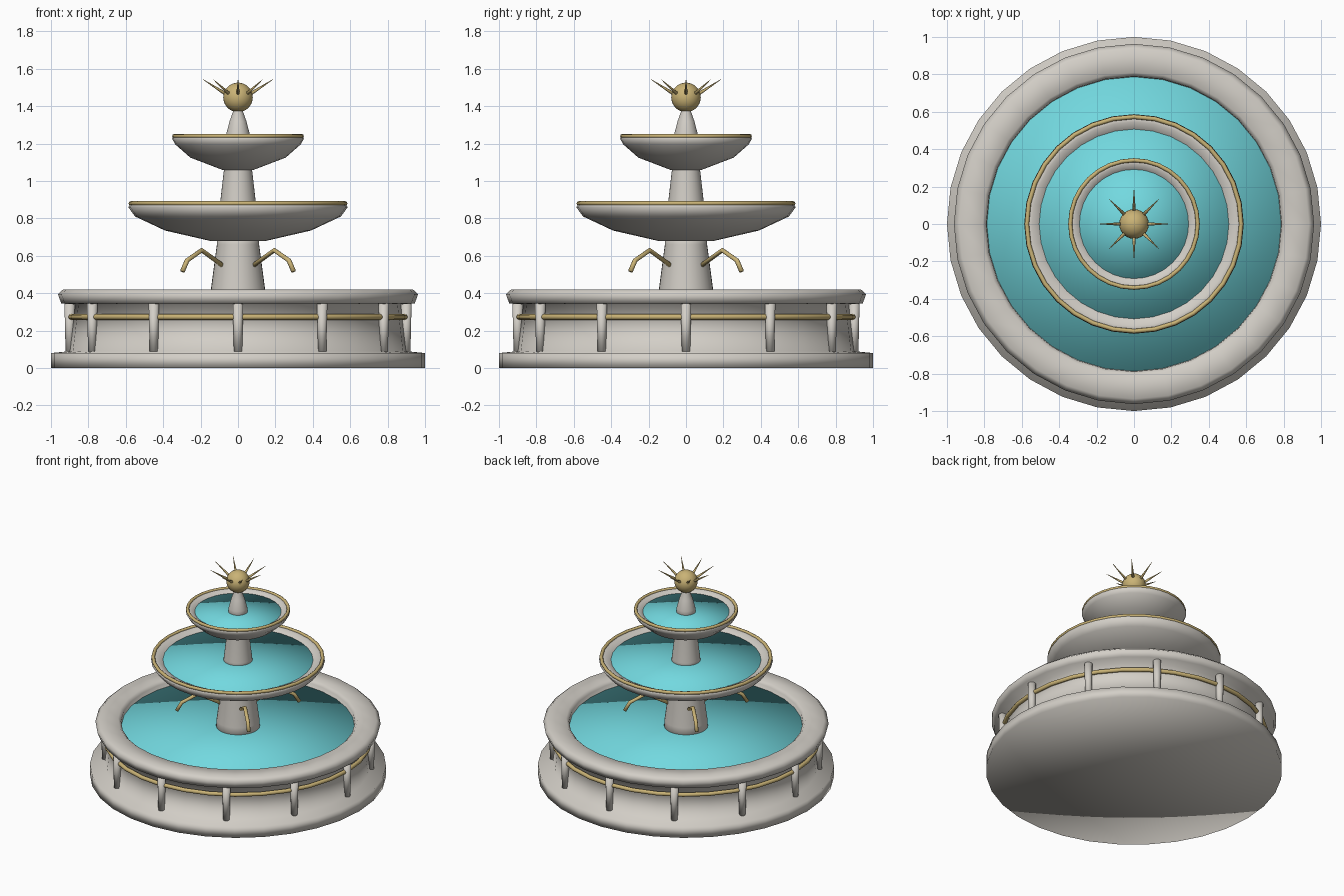
import bpy, bmesh, math
from mathutils import Vector, Matrix

SEG = 32
cube = bpy.data.objects.get("Cube")
if cube:
    bpy.data.objects.remove(cube, do_unlink=True)


def material(name, rgb):
    m = bpy.data.materials.new(name)
    m.use_nodes = True
    m.diffuse_color = (*rgb, 1)
    bsdf = m.node_tree.nodes["Principled BSDF"]
    bsdf.inputs["Base Color"].default_value = (*rgb, 1)
    bsdf.inputs["Roughness"].default_value = 0.6
    return m


stone = material("pale stone", (0.65, 0.62, 0.57))
gold = material("gold trim", (0.59, 0.45, 0.18))
water = material("turquoise water", (0.17, 0.69, 0.74))


def finish(bm, name, mat):
    bmesh.ops.recalc_face_normals(bm, faces=bm.faces)
    for f in bm.faces:
        f.smooth = True
    mesh = bpy.data.meshes.new(name)
    bm.to_mesh(mesh)
    bm.free()
    mesh.materials.append(mat)
    obj = bpy.data.objects.new(name, mesh)
    bpy.context.collection.objects.link(obj)
    return obj


def lathe(name, profile, mat, closed=False):
    """Spin a (radius, height) profile around the z axis."""
    bm = bmesh.new()
    verts = [bm.verts.new((r, 0, z)) for r, z in profile]
    pairs = list(zip(verts, verts[1:]))
    if closed:
        pairs.append((verts[-1], verts[0]))
    edges = [bm.edges.new(p) for p in pairs]
    bmesh.ops.spin(bm, geom=verts + edges, cent=(0, 0, 0), axis=(0, 0, 1),
                   angle=math.tau, steps=SEG, use_merge=True)
    bmesh.ops.remove_doubles(bm, verts=bm.verts, dist=1e-4)
    return finish(bm, name, mat)


def ring(name, radius, z, tube):
    circle = [(radius + tube * math.cos(i * math.tau / 8),
               z + tube * math.sin(i * math.tau / 8)) for i in range(8)]
    return lathe(name, circle, gold, closed=True)


def water_disc(name, radius, z):
    return lathe(name, [(0, z - 0.02), (radius, z - 0.02), (radius, z), (0, z)], water)


def rod(name, start, end, r1, r2, mat, sides=12):
    """Tapered rod between two points."""
    start, end = Vector(start), Vector(end)
    axis = end - start
    bm = bmesh.new()
    turn = axis.to_track_quat('Z', 'Y').to_matrix().to_4x4()
    bmesh.ops.create_cone(bm, cap_ends=True, segments=sides, radius1=r1, radius2=r2,
                          depth=axis.length,
                          matrix=Matrix.Translation((start + end) / 2) @ turn)
    return finish(bm, name, mat)


def polar(r, angle, z):
    return (r * math.cos(angle), r * math.sin(angle), z)


# Main pool: plinth, wall, overhanging rim and hidden floor
lathe("pool_basin", [(0, 0), (1, 0), (1, 0.08), (0.9, 0.09), (0.87, 0.34), (0.945, 0.345),
                     (0.963, 0.395), (0.935, 0.42), (0.81, 0.42), (0.79, 0.4),
                     (0.78, 0.3), (0, 0.3)], stone)
water_disc("pool_water", 0.787, 0.37)
ring("pool_rail", 0.895, 0.273, 0.015)
for i in range(12):
    a = i * math.tau / 12
    rod(f"pool_post_{i + 1}", polar(0.9, a, 0.085), polar(0.9, a, 0.345), 0.022, 0.028, stone)

# Columns
lathe("lower_column", [(0, 0.32), (0.15, 0.32), (0.145, 0.42), (0.113, 0.66),
                       (0.113, 0.72), (0, 0.72)], stone)
lathe("upper_column", [(0, 0.82), (0.1, 0.82), (0.096, 0.88), (0.074, 1.07),
                       (0.074, 1.1), (0, 1.1)], stone)
lathe("top_spire", [(0, 1.18), (0.068, 1.18), (0.063, 1.25), (0.045, 1.32),
                    (0.027, 1.37), (0.022, 1.42), (0, 1.42)], stone)

# Middle and top bowls with water and gilded rims
lathe("middle_bowl", [(0, 0.68), (0.15, 0.68), (0.39, 0.735), (0.55, 0.81), (0.587, 0.86),
                      (0.575, 0.88), (0.545, 0.88), (0.505, 0.86), (0.45, 0.8), (0, 0.76)], stone)
water_disc("middle_water", 0.507, 0.862)
ring("middle_rim_trim", 0.573, 0.88, 0.012)
lathe("top_bowl", [(0, 1.06), (0.085, 1.06), (0.255, 1.125), (0.335, 1.195), (0.352, 1.225),
                   (0.345, 1.24), (0.32, 1.24), (0.29, 1.22), (0.25, 1.17), (0, 1.14)], stone)
water_disc("top_water", 0.292, 1.222)
ring("top_rim_trim", 0.341, 1.24, 0.011)

# Bent water spouts on the lower column
for i in range(4):
    a = math.pi / 4 + i * math.pi / 2
    curve = bpy.data.curves.new("spout", 'CURVE')
    curve.dimensions = '3D'
    curve.bevel_depth = 0.013
    curve.bevel_resolution = 2
    curve.use_fill_caps = True
    path = [(0.1, 0.54), (0.275, 0.63), (0.385, 0.575), (0.42, 0.517)]
    spline = curve.splines.new('POLY')
    spline.points.add(len(path) - 1)
    for p, (r, z) in zip(spline.points, path):
        p.co = (*polar(r, a, z), 1)
    tmp = bpy.data.objects.new("spout_curve", curve)
    bpy.context.collection.objects.link(tmp)
    bm = bmesh.new()
    bm.from_mesh(tmp.to_mesh())
    bpy.data.objects.remove(tmp, do_unlink=True)
    bmesh.ops.remove_doubles(bm, verts=bm.verts, dist=1e-5)
    finish(bm, f"spout_{i + 1}", gold)

# Finial ball with a crown of spikes
bm = bmesh.new()
bmesh.ops.create_uvsphere(bm, u_segments=24, v_segments=16, radius=0.079,
                          matrix=Matrix.Translation((0, 0, 1.447)))
finish(bm, "finial_ball", gold)
for i in range(8):
    a = i * math.tau / 8
    rod(f"finial_spike_{i + 1}", polar(0.05, a, 1.455), polar(0.187, a, 1.543),
        0.011, 0.001, gold, 8)
